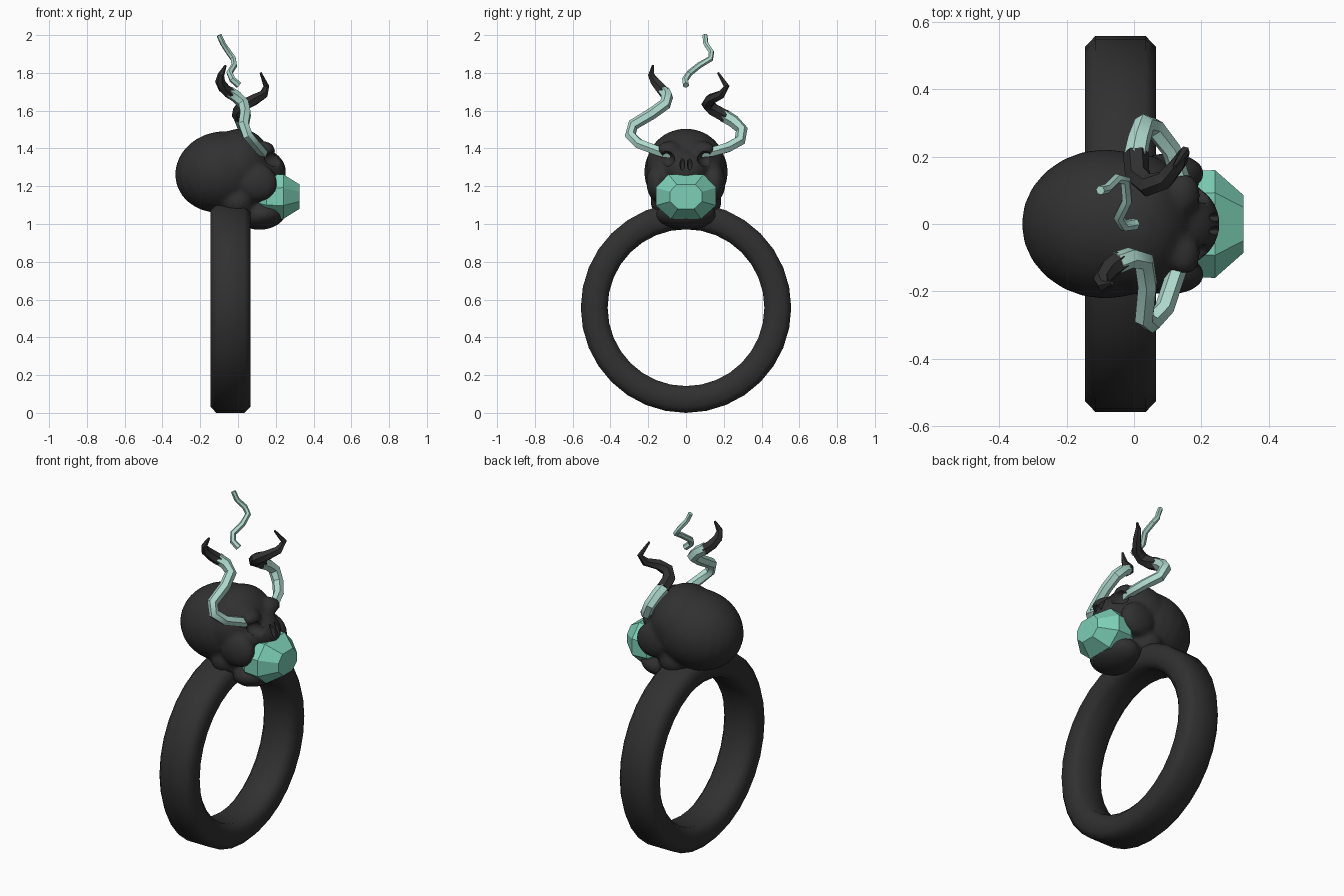
import bpy, bmesh, math
from mathutils import Vector, Matrix

if "Cube" in bpy.data.objects:
    bpy.data.objects.remove(bpy.data.objects["Cube"])


def material(name, rgb):
    m = bpy.data.materials.new(name)
    m.diffuse_color = (*rgb, 1)
    m.use_nodes = True
    m.node_tree.nodes["Principled BSDF"].inputs["Base Color"].default_value = m.diffuse_color
    return m


BLACK = material("black metal", (0.030, 0.030, 0.030))
GREEN = material("green gem", (0.20, 0.62, 0.46))
PALE = material("pale mint", (0.43, 0.70, 0.62))


def finish(name, bm, mat, smooth=True):
    bmesh.ops.recalc_face_normals(bm, faces=bm.faces)
    me = bpy.data.meshes.new(name)
    bm.to_mesh(me)
    bm.free()
    ob = bpy.data.objects.new(name, me)
    bpy.context.collection.objects.link(ob)
    me.materials.append(mat)
    for p in me.polygons:
        p.use_smooth = smooth
    return ob


def blob(bm, centre, radii, tilt=0):
    m = (Matrix.Translation(centre) @ Matrix.Rotation(tilt, 4, 'Y')
         @ Matrix.Diagonal((*radii, 1)))
    bmesh.ops.create_uvsphere(bm, u_segments=24, v_segments=16, radius=1, matrix=m)


def loft(bm, rings):
    """Skin closed loops of points and cap both ends."""
    loops = [[bm.verts.new(p) for p in r] for r in rings]
    n = len(loops[0])
    for a, b in zip(loops, loops[1:]):
        for i in range(n):
            bm.faces.new((a[i], a[(i + 1) % n], b[(i + 1) % n], b[i]))
    bm.faces.new(loops[0])
    bm.faces.new(loops[-1])


# Ring band: rounded rectangle swept around the x axis
bm = bmesh.new()
section = [(-.145, .45), (-.145, .525), (-.115, .557), (.035, .557),
           (.065, .525), (.065, .45), (.035, .415), (-.115, .415)]
N = 32
loops = []
for k in range(N):
    a = 2 * math.pi * k / N
    loops.append([bm.verts.new((x, r * math.sin(a), .557 - r * math.cos(a)))
                  for x, r in section])
for k in range(N):
    a, b = loops[k], loops[(k + 1) % N]
    for i in range(8):
        j = (i + 1) % 8
        bm.faces.new((a[i], a[j], b[j], b[i]))
finish("ring_band", bm, BLACK)

# Skull: blended blobs fused by a voxel remesh
bm = bmesh.new()
blob(bm, (-.085, 0, 1.275), (.25, .222, .215), -.2)   # cranium
blob(bm, (.01, 0, 1.31), (.17, .21, .195))            # forehead
blob(bm, (.13, 0, 1.30), (.13, .125, .10), .45)       # nose bridge
blob(bm, (0, 0, 1.12), (.12, .19, .12))               # neck
blob(bm, (.13, 0, 1.05), (.125, .16, .08), -.15)      # jaw
for s in (1, -1):
    blob(bm, (.10, s * .15, 1.22), (.11, .06, .10), .3)   # cheekbone
    blob(bm, (.15, s * .09, 1.40), (.05, .06, .035), .5)  # brow
skull = finish("skull", bm, BLACK)
mod = skull.modifiers.new("fuse", 'REMESH')
mod.mode, mod.voxel_size, mod.use_smooth_shade = 'VOXEL', .014, True
mod = skull.modifiers.new("soften", 'SMOOTH')
mod.iterations, mod.factor = 4, .5

# Eye sockets and nose hole, cut out of the skull
bm = bmesh.new()
for s in (1, -1):
    blob(bm, (.21, s * .105, 1.345), (.075, .045, .042))
    blob(bm, (.265, s * .02, 1.33), (.06, .014, .04), -.5)
cutter = finish("face_cutter", bm, BLACK)
cutter.hide_render = True
cutter.hide_set(True)
mod = skull.modifiers.new("face holes", 'BOOLEAN')
mod.operation, mod.object, mod.solver = 'DIFFERENCE', cutter, 'EXACT'

# Faceted gem in the mouth: octagons stacked along x
bm = bmesh.new()
rings = []
for x, hy, hz in ((.08, .10, .07), (.15, .155, .112), (.24, .16, .118), (.325, .085, .065)):
    rings.append([(x, hy * a, 1.145 + hz * b) for a, b in
                  ((1, .4), (.58, 1), (-.58, 1), (-1, .4),
                   (-1, -.4), (-.5, -1), (.5, -1), (1, -.4))])
loft(bm, rings)
bmesh.ops.triangulate(bm, faces=[f for f in bm.faces if len(f.verts) == 4])
finish("mouth_gem", bm, GREEN, smooth=False)


def tube(name, path, mat, r0, r1, power=1):
    """Tapered six-sided tube along a bent path."""
    pts = [Vector(p) for p in path]
    bm = bmesh.new()
    rings, side = [], Vector((1, 0, 0))
    for i, p in enumerate(pts):
        t = (pts[min(i + 1, len(pts) - 1)] - pts[max(i - 1, 0)]).normalized()
        side = (side - t * side.dot(t)).normalized()
        up = t.cross(side)
        r = r0 + (r1 - r0) * (i / (len(pts) - 1)) ** power
        rings.append([p + r * (math.cos(a) * side + math.sin(a) * up)
                      for a in (k * math.pi / 3 for k in range(6))])
    loft(bm, rings)
    ob = finish(name, bm, mat)
    bpy.context.view_layer.objects.active = ob
    ob.select_set(True)
    bpy.ops.object.shade_smooth_by_angle(angle=math.radians(40))
    ob.select_set(False)


# Twisted wisps rising from the eyes, with dark tips
tube("left_wisp", [(.13, -.07, 1.375), (.13, -.13, 1.38), (.09, -.25, 1.425), (.05, -.295, 1.47),
                   (.03, -.28, 1.525), (.04, -.18, 1.585), (.03, -.11, 1.635),
                   (-.01, -.10, 1.675), (-.05, -.115, 1.70)], PALE, .028, .033)
tube("left_wisp_tip", [(-.04, -.11, 1.69), (-.075, -.135, 1.72), (-.095, -.165, 1.755),
                       (-.09, -.185, 1.79), (-.065, -.175, 1.84)], BLACK, .033, .006, 2)
tube("right_wisp", [(.13, .07, 1.375), (.14, .13, 1.38), (.11, .22, 1.405), (.06, .285, 1.44),
                    (.03, .295, 1.50), (.015, .25, 1.545), (.005, .20, 1.575)], PALE, .026, .036)
tube("right_wisp_tip", [(.005, .21, 1.57), (.01, .145, 1.605), (.04, .115, 1.635), (.09, .13, 1.66),
                        (.135, .185, 1.685), (.15, .215, 1.73), (.12, .17, 1.80)],
     BLACK, .038, .006, 2)
tube("floating_wisp", [(.005, 0, 1.735), (-.03, -.005, 1.765), (-.045, .02, 1.80),
                       (-.02, .07, 1.84), (-.025, .13, 1.875), (-.05, .135, 1.91),
                       (-.08, .105, 1.955), (-.10, .10, 2.0)], PALE, .018, .014)
